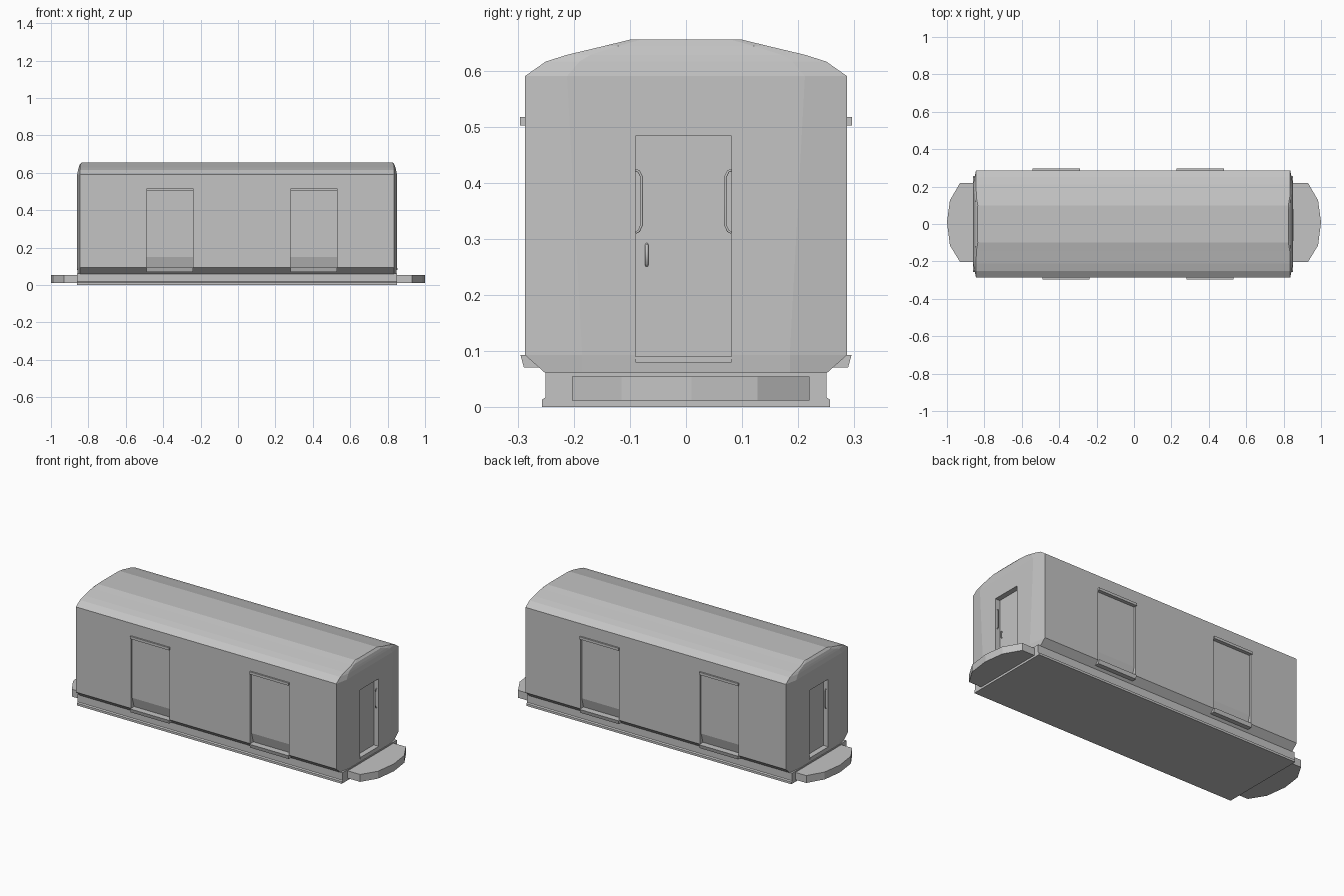
import bpy, bmesh, math
from mathutils import Matrix, Vector

if "Cube" in bpy.data.objects:
    bpy.data.objects.remove(bpy.data.objects["Cube"])

grey = bpy.data.materials.new("light_grey")
grey.diffuse_color = (0.55, 0.55, 0.55, 1)
grey.use_nodes = True
grey.node_tree.nodes["Principled BSDF"].inputs["Base Color"].default_value = grey.diffuse_color

CX = -0.005  # body centre; both halves are half-turn copies about it
TURN = {1: Matrix.Translation((CX, 0, 0)),
        -1: Matrix.Translation((CX, 0, 0)) @ Matrix.Rotation(math.pi, 4, 'Z')}


def finish(name, bm, mat=None):
    if mat:
        bm.transform(mat)
    bmesh.ops.recalc_face_normals(bm, faces=bm.faces)
    me = bpy.data.meshes.new(name)
    bm.to_mesh(me)
    bm.free()
    me.materials.append(grey)
    ob = bpy.data.objects.new(name, me)
    bpy.context.collection.objects.link(ob)
    return ob


def loft(name, rings, mat=None):
    """Closed solid through rings of equal point count."""
    bm = bmesh.new()
    vs = [[bm.verts.new(p) for p in r] for r in rings]
    n = len(vs[0])
    for a, b in zip(vs, vs[1:]):
        for i in range(n):
            bm.faces.new((a[i], a[(i + 1) % n], b[(i + 1) % n], b[i]))
    bm.faces.new(vs[0][::-1])
    bm.faces.new(vs[-1])
    return finish(name, bm, mat)


def prism_x(name, yz, x0, x1, mat=None):
    return loft(name, [[(x, y, z) for y, z in yz] for x in (x0, x1)], mat)


def box(name, x0, x1, y0, y1, z0, z1, mat=None):
    return prism_x(name, [(y0, z0), (y1, z0), (y1, z1), (y0, z1)], x0, x1, mat)


def rod(name, pts, radius, mat):
    cu = bpy.data.curves.new(name, 'CURVE')
    cu.dimensions = '3D'
    cu.bevel_depth = radius
    cu.bevel_resolution = 1
    cu.use_fill_caps = True
    sp = cu.splines.new('POLY')
    sp.points.add(len(pts) - 1)
    for p, q in zip(sp.points, pts):
        p.co = (*(mat @ Vector(q)), 1)
    cu.materials.append(grey)
    bpy.context.collection.objects.link(bpy.data.objects.new(name, cu))


def cut(target, cutter):
    mod = target.modifiers.new("cut", 'BOOLEAN')
    mod.operation = 'DIFFERENCE'
    mod.solver = 'EXACT'
    mod.object = cutter
    bpy.context.view_layer.objects.active = target
    bpy.ops.object.modifier_apply(modifier=mod.name)
    bpy.data.objects.remove(cutter)


# Car body: plan outlines with softened ends, stacked up to the faceted roof
def plan(z, hx, hy, cy, back):
    q = [(hx, -cy), (hx, cy), (hx - back, hy), (-hx + back, hy)]
    return [(x + CX, y, z) for x, y in q + [(-x, -y) for x, y in q]]


body = loft("car_body", [plan(*r) for r in (
    (0.06, 0.852, 0.25, 0.185, 0.012),
    (0.093, 0.855, 0.287, 0.185, 0.015),
    (0.59, 0.855, 0.287, 0.212, 0.015),
    (0.616, 0.850, 0.25, 0.19, 0.010),
    (0.628, 0.847, 0.212, 0.17, 0.008),
    (0.644, 0.842, 0.145, 0.12, 0.004),
    (0.655, 0.832, 0.10, 0.08, 0.002))])

# Underframe with a lip along its foot
half = [(0.257, 0), (0.257, 0.013), (0.25, 0.018), (0.25, 0.062)]
prism_x("underframe", half + [(-y, z) for y, z in half[::-1]], -0.86, 0.85)

# Side doorways: recess with inward-sloping foot, lintel and sill
DOOR = [(-0.33, 0.505), (-0.275, 0.505), (-0.275, 0.15), (-0.258, 0.092), (-0.33, 0.092)]
for s, side in ((1, "front"), (-1, "back")):
    m = TURN[s]
    for i, x in enumerate((-0.485, 0.285)):
        cut(body, prism_x("cutter", DOOR, x, x + 0.25, m))
        box(f"{side}_lintel_{i}", x, x + 0.252, -0.296, -0.27, 0.502, 0.517, m)
        sill = [(-0.295, 0.093), (-0.25, 0.093), (-0.25, 0.071), (-0.289, 0.071)]
        prism_x(f"{side}_sill_{i}", sill, x, x + 0.25, m)

# End doorways with threshold, grab rails and latch
for s, side in ((1, "right"), (-1, "left")):
    m = TURN[s]
    cut(body, box("cutter", 0.825, 0.9, -0.09, 0.081, 0.082, 0.483, m))
    box(f"{side}_threshold", 0.82, 0.857, -0.09, 0.081, 0.08, 0.09, m)
    for k, y in ((1, -0.09), (-1, 0.081)):
        path = [(0.842, y + k * d, z) for d, z in (
            (0, 0.423), (0.006, 0.42), (0.011, 0.41), (0.011, 0.325), (0.006, 0.314), (0, 0.311))]
        rod(f"{side}_grab_rail_{'a' if k > 0 else 'b'}", path, 0.0025, m)
    rod(f"{side}_latch", [(0.824, -0.07, 0.29), (0.833, -0.07, 0.288),
                          (0.834, -0.07, 0.256), (0.826, -0.07, 0.253)], 0.003, m)

# Rounded end platforms
for s, side in ((1, "right"), (-1, "left")):
    out = [(0.83, -0.203), (0.93, -0.203), (0.984, -0.115), (1.0, 0.01),
           (0.984, 0.127), (0.93, 0.22), (0.83, 0.22)]
    loft(f"{side}_platform", [[(s * x, y, z) for x, y in out] for z in (0.012, 0.055)])
